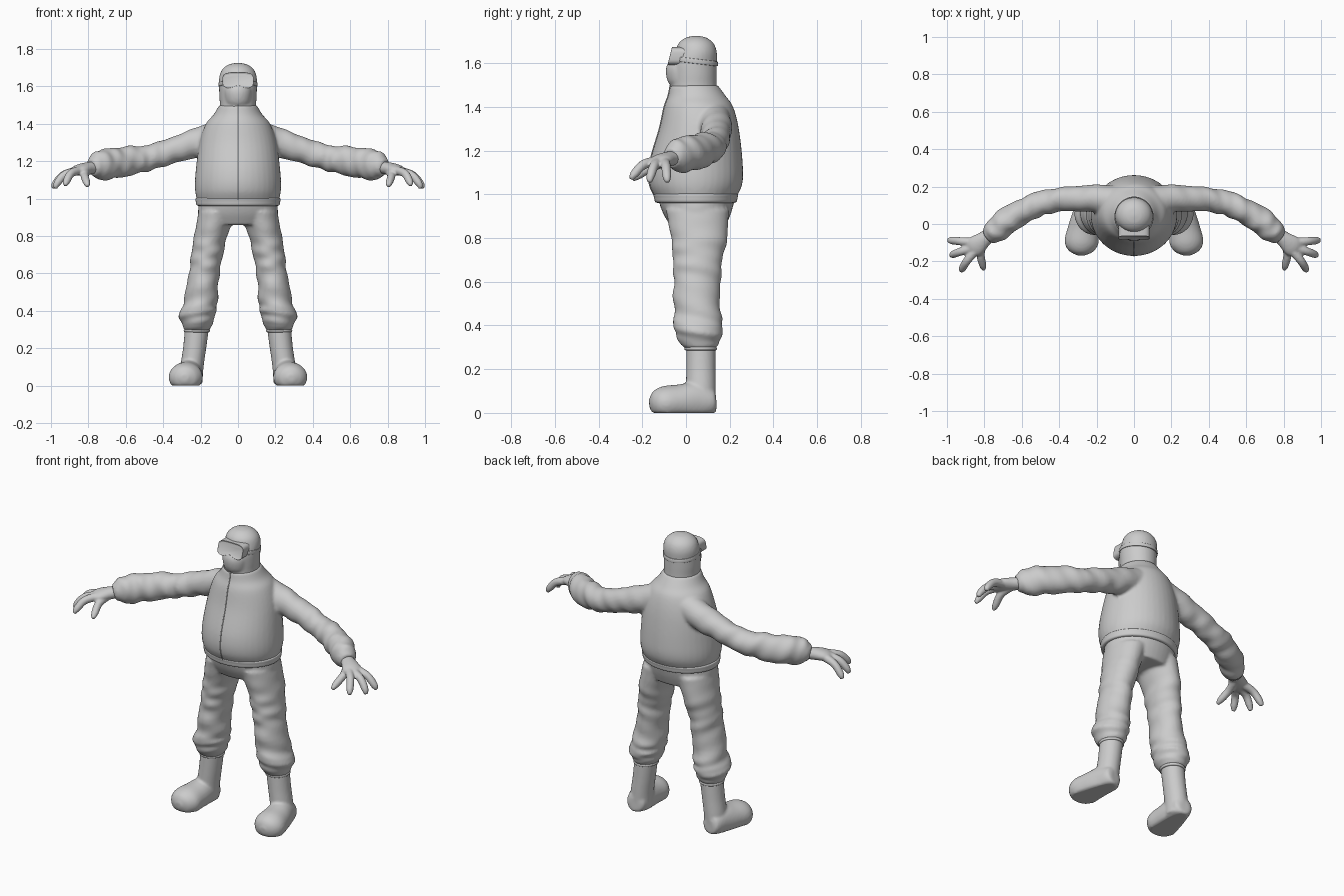
import bpy, bmesh, math
from mathutils import Vector

cube = bpy.data.objects.get("Cube")
if cube:
    bpy.data.objects.remove(cube)

GREY = (0.6, 0.6, 0.6, 1)
grey = bpy.data.materials.new("plain grey")
grey.use_nodes = True
grey.diffuse_color = GREY
grey.node_tree.nodes["Principled BSDF"].inputs["Base Color"].default_value = GREY


def spline(stations, steps):
    """Smoothly interpolate stations (x, y, z, radius a, radius b)."""
    pts = [Vector(s) for s in stations]
    pts = [pts[0] * 2 - pts[1]] + pts + [pts[-1] * 2 - pts[-2]]
    out = []
    for i in range(1, len(pts) - 2):
        a, b, c, d = pts[i - 1:i + 3]
        for k in range(steps):
            t = k / steps
            out.append((b * 2 + (c - a) * t + (a * 2 - b * 5 + c * 4 - d) * t * t
                        + (b * 3 - a - c * 3 + d) * t ** 3) / 2)
    return out + [pts[-2]]


def loft(bm, stations, level=True, side=1, steps=6, count=40, folds=0, floor=None):
    """Skin elliptical rings, either level or square to the path."""
    rows = spline(stations, steps)
    rings = []
    for i, row in enumerate(rows):
        u, v = Vector((1, 0, 0)), Vector((0, 1, 0))
        if not level:
            t = (rows[min(i + 1, len(rows) - 1)] - rows[max(i - 1, 0)]).to_3d().normalized()
            u = Vector((0, 0, 1)).cross(t).normalized()
            v = t.cross(u)
        f = i / (len(rows) - 1)
        ring = []
        for k in range(count):
            a = math.tau * k / count
            wave = math.sin(38 * f + 2.5 * math.sin(a + 5 * f)) + 0.6 * math.sin(61 * f - 2 * a)
            r = 1 + folds * wave * f * (1.15 - f)
            p = row.to_3d() + (u * math.cos(a) * max(row[3], .002) + v * math.sin(a) * max(row[4], .002)) * r
            if floor is not None:
                p.z = max(p.z, floor)
            p.x *= side
            ring.append(bm.verts.new(p))
        rings.append(ring)
    for r, q in zip(rings, rings[1:]):
        for k in range(count):
            n = (k + 1) % count
            bm.faces.new((r[k], r[n], q[n], q[k]))
    bm.faces.new(rings[0])
    bm.faces.new(rings[-1])


def finish(name, bm, voxel=0, relax=2):
    """Turn the bmesh into an object; a voxel size fuses overlapping pieces."""
    bmesh.ops.recalc_face_normals(bm, faces=bm.faces)
    mesh = bpy.data.meshes.new(name)
    bm.to_mesh(mesh)
    bm.free()
    mesh.shade_smooth()
    mesh.materials.append(grey)
    ob = bpy.data.objects.new(name, mesh)
    bpy.context.collection.objects.link(ob)
    if voxel:
        m = ob.modifiers.new("fuse", 'REMESH')
        m.mode, m.voxel_size, m.use_smooth_shade = 'VOXEL', voxel, True
        s = ob.modifiers.new("relax", 'SMOOTH')
        s.factor, s.iterations = 0.5, relax
    return ob


SIDES = ((1, "left"), (-1, "right"))

# Jacket: round torso fused with two wrinkled sleeves
torso = [(0, .045, .975, .215, .18), (0, .045, 1.05, .23, .213), (0, .047, 1.15, .226, .212),
         (0, .06, 1.3, .206, .182), (0, .058, 1.4, .172, .158), (0, .05, 1.45, .13, .132),
         (0, .037, 1.5, .101, .109)]
sleeve = [(.05, .12, 1.36, .08, .08), (.2, .135, 1.305, .075, .078), (.33, .135, 1.265, .066, .07),
          (.45, .122, 1.225, .065, .067), (.55, .09, 1.207, .066, .075), (.66, .03, 1.19, .07, .082),
          (.74, -.035, 1.178, .066, .078), (.785, -.068, 1.165, .042, .045)]
bm = bmesh.new()
loft(bm, torso)
for side, _ in SIDES:
    loft(bm, sleeve, level=False, side=side, folds=.16)
finish("jacket", bm, .009, 4)

# Rounded hem band
bm = bmesh.new()
loft(bm, [(0, .045, .96, .205, .17), (0, .045, .966, .222, .186), (0, .045, .985, .226, .191),
          (0, .045, 1.0, .226, .193), (0, .045, 1.006, .215, .18)], count=64)
finish("jacket_hem", bm)

# Zip down the chest
zip_curve = bpy.data.curves.new("jacket_zip", 'CURVE')
zip_curve.dimensions = '3D'
zip_curve.bevel_depth = .003
line = [(p.x, p.y - p[4], p.z, 1) for p in spline(torso, 5)]
path = zip_curve.splines.new('POLY')
path.points.add(len(line) - 1)
for point, co in zip(path.points, line):
    point.co = co
zip_curve.materials.append(grey)
bpy.context.collection.objects.link(bpy.data.objects.new("jacket_zip", zip_curve))

# Trousers: hips fused with two baggy legs
leg = [(.11, .052, .93, .1, .145), (.146, .06, .8, .089, .128), (.165, .054, .7, .085, .114),
       (.181, .05, .6, .082, .107), (.2, .052, .45, .09, .108), (.218, .057, .38, .097, .112),
       (.218, .062, .32, .078, .09), (.22, .065, .295, .064, .07)]
bm = bmesh.new()
loft(bm, [(0, .048, .985, .208, .178), (0, .05, .92, .213, .158), (0, .055, .86, .19, .13)])
for side, _ in SIDES:
    loft(bm, leg, side=side, folds=.12)
finish("trousers", bm, .009, 4)

# Boots: shaft, rounded foot and rim
shaft = [(.22, .068, .3, .064, .067), (.232, .068, .2, .062, .067), (.246, .068, .1, .062, .068),
         (.25, .068, .01, .06, .066)]
foot = [(.25, .136, .05, .03, .04), (.252, .12, .05, .055, .06), (.26, .05, .055, .07, .085),
        (.272, -.03, .05, .083, .08), (.281, -.1, .045, .09, .077), (.284, -.145, .042, .065, .058),
        (.285, -.168, .04, .02, .02)]
rim = [(.22, .067, .285, .06, .064), (.22, .067, .289, .069, .073), (.22, .067, .3, .069, .073),
       (.22, .067, .304, .06, .064)]
sole = [(.262, .02, 0, 1, 1)]
for side, label in SIDES:
    bm = bmesh.new()
    loft(bm, shaft, side=side)
    loft(bm, foot, level=False, side=side, floor=0)
    finish(label + "_boot", bm, .008, 3)
    bm = bmesh.new()
    loft(bm, rim, side=side)
    finish(label + "_boot_rim", bm)

# Gloved hands: palm, three fingers and a thumb
palm = [(.755, -.045, 1.168, .034, .032), (.8, -.08, 1.162, .042, .034),
        (.85, -.12, 1.152, .055, .03), (.885, -.145, 1.14, .035, .018)]
digits = [[(.85, -.098, 1.152), (.93, -.092, 1.128), (.975, -.088, 1.082), (.99, -.085, 1.055)],
          [(.85, -.125, 1.152), (.925, -.147, 1.128), (.965, -.162, 1.085), (.978, -.168, 1.055)],
          [(.845, -.14, 1.152), (.892, -.196, 1.135), (.916, -.235, 1.095), (.925, -.252, 1.07)],
          [(.805, -.09, 1.15), (.82, -.16, 1.125), (.81, -.215, 1.09), (.803, -.245, 1.068)]]
for side, label in SIDES:
    bm = bmesh.new()
    loft(bm, palm, level=False, side=side, count=24)
    for joints in digits:
        loft(bm, [j + (r, r) for j, r in zip(joints, (.024, .022, .02, .011))],
             level=False, side=side, count=16)
    finish(label + "_hand", bm, .006, 4)

# Head in a close hood, with the covered lower face bulging forward
bm = bmesh.new()
loft(bm, [(0, .036, 1.44, .1, .108), (0, .036, 1.5, .097, .105), (0, .036, 1.55, .1, .105),
          (0, .036, 1.6, .101, .105), (0, .046, 1.65, .1, .095), (0, .046, 1.69, .085, .081),
          (0, .046, 1.717, .05, .048), (0, .046, 1.727, .004, .004)])
loft(bm, [(0, -.01, 1.47, .02, .02), (0, -.015, 1.5, .06, .058), (0, -.02, 1.54, .072, .07),
          (0, -.02, 1.59, .072, .068), (0, -.01, 1.64, .05, .04)])
finish("hooded_head", bm, .008, 3)

# Goggles: soft rectangle with a nose notch, cut back at the lens
bm = bmesh.new()
outline = []
for k in range(48):
    a = math.tau * k / 48
    c, s = math.cos(a), math.sin(a)
    x = .083 * math.copysign(abs(c) ** .5, c)
    z = 1.632 + .043 * math.copysign(abs(s) ** .5, s)
    if s < 0:
        z += .018 * math.exp(-(x / .03) ** 2)
    outline.append(bm.verts.new((x, -.083 + .25 * (z - 1.6), z)))
front = bm.faces.new(outline)
back = bmesh.ops.extrude_face_region(bm, geom=[front])["geom"]
for v in back:
    if isinstance(v, bmesh.types.BMVert):
        v.co.y = .02
bm.faces.ensure_lookup_table()
front = min(bm.faces, key=lambda f: f.calc_center_median().y)
bmesh.ops.inset_region(bm, faces=[front], thickness=.009)
bmesh.ops.translate(bm, verts=front.verts, vec=(0, .005, 0))
goggles = finish("goggles", bm)
bevel = goggles.modifiers.new("soft_edges", 'BEVEL')
bevel.width, bevel.segments = .003, 2
for ob in bpy.context.selected_objects:
    ob.select_set(False)
goggles.select_set(True)
bpy.context.view_layer.objects.active = goggles
bpy.ops.object.shade_smooth_by_angle(angle=math.radians(40))

# Strap sloping down to the back of the head
bm = bmesh.new()
loft(bm, [(0, .038, 1.6, .098, .1), (0, .038, 1.602, .104, .108), (0, .038, 1.62, .104, .107),
          (0, .038, 1.622, .098, .1)], count=64)
for v in bm.verts:
    v.co.z -= .12 * (v.co.y - .03)
finish("goggle_strap", bm)
